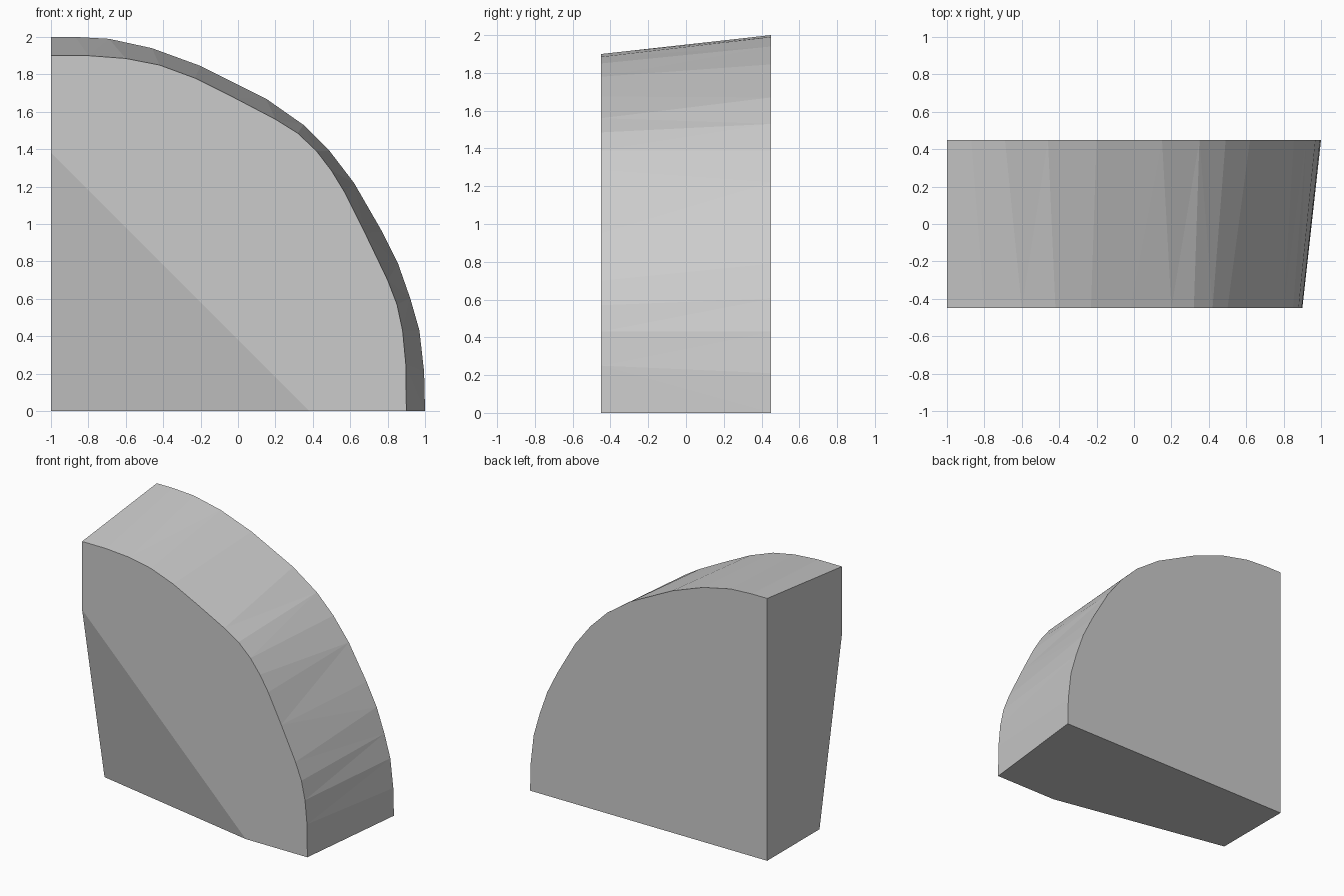
import bpy, bmesh
from mathutils import Vector

cube = bpy.data.objects.get("Cube")
if cube:
    bpy.data.objects.remove(cube, do_unlink=True)

HALF = 0.45        # half thickness
CUT_Y = -0.18      # depth of the bevelled corner

# Curved rims from top left to bottom right (x, z)
back_rim = [(-1, 2), (-.87, 2), (-.69, 1.99), (-.46, 1.94), (-.2, 1.845), (.15, 1.67),
            (.35, 1.53), (.49, 1.39), (.62, 1.22), (.77, .96), (.855, .79),
            (.92, .605), (.97, .43), (.995, .21), (1, 0)]
front_rim = [(-1, 1.9), (-.8, 1.9), (-.6, 1.885), (-.42, 1.85), (-.23, 1.78), (-.02, 1.675),
             (.2, 1.56), (.32, 1.485), (.42, 1.39), (.5, 1.285), (.57, 1.17),
             (.68, .95), (.8, .7), (.85, .57), (.88, .43), (.897, .25), (.9, 0)]


def fractions(points):
    """Arc-length position of each point, from 0 to 1."""
    lengths = [0.0]
    for a, b in zip(points, points[1:]):
        lengths.append(lengths[-1] + (Vector(b) - Vector(a)).length)
    return [d / lengths[-1] for d in lengths]


bm = bmesh.new()
back = [bm.verts.new((x, HALF, z)) for x, z in back_rim]
front = [bm.verts.new((x, -HALF, z)) for x, z in front_rim]
back_corner = bm.verts.new((-1, HALF, 0))
cut_corner = bm.verts.new((-1, CUT_Y, 0))
cut_left = bm.verts.new((-1, -HALF, 1.38))
cut_bottom = bm.verts.new((.38, -HALF, 0))

# Flat sides and the slanted corner facet
bm.faces.new(back + [back_corner])
bm.faces.new(front + [cut_bottom, cut_left])
bm.faces.new((cut_left, cut_bottom, cut_corner))
bm.faces.new((front[0], cut_left, cut_corner, back_corner, back[0]))
bm.faces.new((front[-1], back[-1], back_corner, cut_corner, cut_bottom))

# Curved outer wall, zipped together between the rims
fb, ff = fractions(back_rim), fractions(front_rim)
i = j = 0
while i < len(back) - 1 or j < len(front) - 1:
    step_back = j == len(front) - 1 or (i < len(back) - 1 and fb[i + 1] <= ff[j + 1])
    tip = back[i + 1] if step_back else front[j + 1]
    bm.faces.new((back[i], front[j], tip))
    if step_back:
        i += 1
    else:
        j += 1

bmesh.ops.recalc_face_normals(bm, faces=bm.faces)
mesh = bpy.data.meshes.new("quarter_round_block")
bm.to_mesh(mesh)
bm.free()
block = bpy.data.objects.new("quarter_round_block", mesh)
bpy.context.collection.objects.link(block)

# Plain grey material
grey = bpy.data.materials.new("light_grey")
grey.use_nodes = True
colour = (.6, .6, .6, 1)
grey.diffuse_color = colour
grey.node_tree.nodes["Principled BSDF"].inputs["Base Color"].default_value = colour
mesh.materials.append(grey)
